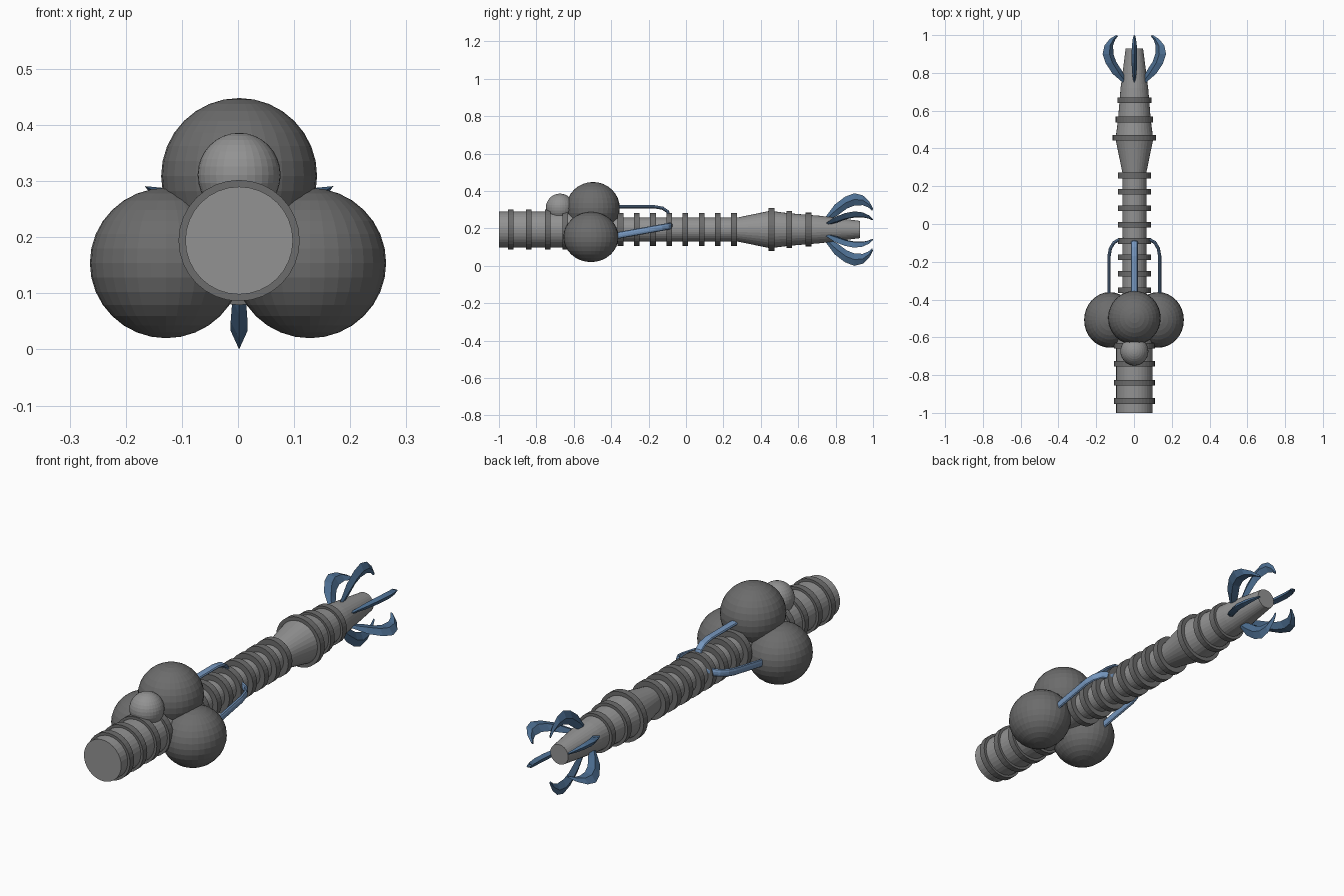
import bpy, bmesh, math
from mathutils import Vector, Matrix

if "Cube" in bpy.data.objects:
    bpy.data.objects.remove(bpy.data.objects["Cube"])

CX, CZ = 0.002, 0.194   # axis of the shaft


def material(name, rgb):
    m = bpy.data.materials.new(name)
    m.diffuse_color = (*rgb, 1)
    m.use_nodes = True
    m.node_tree.nodes["Principled BSDF"].inputs["Base Color"].default_value = m.diffuse_color
    return m


LIGHT = material("light grey", (0.29, 0.29, 0.29))
DARK = material("dark grey", (0.15, 0.15, 0.15))
NAVY = material("dark blue", (0.075, 0.16, 0.29))
SKY = material("light blue", (0.18, 0.31, 0.52))


def make_object(name, bm, mat):
    bmesh.ops.recalc_face_normals(bm, faces=bm.faces)
    me = bpy.data.meshes.new(name)
    bm.to_mesh(me)
    bm.free()
    me.materials.append(mat)
    ob = bpy.data.objects.new(name, me)
    bpy.context.collection.objects.link(ob)
    return ob


def loft(bm, sections):
    """Skin closed loops of points and cap both ends."""
    loops = [[bm.verts.new(p) for p in s] for s in sections]
    n = len(loops[0])
    for a, b in zip(loops, loops[1:]):
        for i in range(n):
            bm.faces.new((a[i], a[(i + 1) % n], b[(i + 1) % n], b[i]))
    bm.faces.new(loops[0])
    bm.faces.new(loops[-1][::-1])


def turned(name, profile, mat, sides=32):
    """Solid turned around the shaft axis from (y, radius) pairs."""
    bm = bmesh.new()
    loft(bm, [[(CX + r * math.cos(2 * math.pi * i / sides), y,
                CZ + r * math.sin(2 * math.pi * i / sides))
               for i in range(sides)] for y, r in profile])
    return make_object(name, bm, mat)


def ball(name, centre, radii, mat):
    bm = bmesh.new()
    bmesh.ops.create_uvsphere(bm, u_segments=32, v_segments=16, radius=1,
                              matrix=Matrix.Translation(centre) @ Matrix.Diagonal((*radii, 1)))
    return make_object(name, bm, mat)


def tube(name, path, wide, half_w, half_t, mat, sides=10):
    """Flattened tube along a path; wide is the direction of its broad side."""
    pts = [Vector(p) for p in path]
    wide = Vector(wide)
    bm, sections = bmesh.new(), []
    for i, p in enumerate(pts):
        t = (pts[min(i + 1, len(pts) - 1)] - pts[max(i - 1, 0)]).normalized()
        n = t.cross(wide).normalized()
        w = n.cross(t)
        sections.append([p + w * half_w * math.cos(2 * math.pi * k / sides)
                         + n * half_t * math.sin(2 * math.pi * k / sides)
                         for k in range(sides)])
    loft(bm, sections)
    return make_object(name, bm, mat)


# shaft with flared neck
turned("shaft", [(-1, 0.096), (-0.5, 0.096), (-0.49, 0.063), (0.27, 0.063),
                 (0.45, 0.1), (0.55, 0.087), (0.72, 0.073), (0.93, 0.046)], LIGHT)

# raised rings: (y, radius)
rings = [(y, 0.108) for y in (-0.937, -0.84, -0.74, -0.645)]
rings += [(-0.35 + 0.0867 * i, 0.088) for i in range(8)]
rings += [(0.457, 0.115), (0.553, 0.099), (0.655, 0.09)]
for i, (y, r) in enumerate(rings):
    turned(f"ring_{i + 1}", [(y - 0.015, r), (y + 0.015, r)], DARK)

# large balls clustered round the shaft, small ball in front
ball("top_ball", (CX, -0.497, 0.309), (0.139, 0.143, 0.139), DARK)
for side, label in ((-1, "left"), (1, "right")):
    ball(f"{label}_ball", (side * 0.128, -0.508, 0.154), (0.136, 0.147, 0.134), DARK)
ball("small_ball", (CX, -0.674, 0.311), (0.074, 0.075, 0.075), LIGHT)

# tubes from the balls into the shaft
tube("top_tube", [(CX, -0.45, 0.316), (CX, -0.17, 0.316), (CX, -0.125, 0.308),
                  (CX, -0.098, 0.29), (CX, -0.085, 0.25)], (1, 0, 0), 0.018, 0.009, SKY)
for side, label in ((-1, "left"), (1, "right")):
    run = [(0.134, -0.45), (0.134, -0.17), (0.127, -0.13), (0.108, -0.098), (0.085, -0.085), (0.05, -0.08)]
    tube(f"{label}_tube", [(CX + side * x, y, 0.228 + 0.18 * y) for x, y in run],
         (0, 0, 1), 0.018, 0.009, SKY)

# six curved claws: (y outer, r outer, y inner, r inner, half width)
blade = [(0.735, 0.052, 0.745, 0.04, 0.003), (0.795, 0.133, 0.81, 0.075, 0.012),
         (0.85, 0.175, 0.86, 0.112, 0.015), (0.9, 0.194, 0.9, 0.128, 0.015),
         (0.945, 0.183, 0.945, 0.13, 0.013), (0.98, 0.15, 0.975, 0.118, 0.009),
         (1.0, 0.112, 0.995, 0.1, 0.004)]
for k in range(6):
    a = math.radians(30 + 60 * k)
    out = Vector((math.cos(a), 0, math.sin(a)))
    across = Vector((-math.sin(a), 0, math.cos(a)))
    base = Vector((CX, 0, CZ))
    bm, sections = bmesh.new(), []
    for yo, ro, yi, ri, w in blade:
        outer = base + out * ro + Vector((0, yo, 0))
        inner = base + out * ri + Vector((0, yi, 0))
        mid = outer.lerp(inner, 0.5)
        sections.append([outer, mid + across * w, inner, mid - across * w])
    loft(bm, sections)
    make_object(f"claw_{k + 1}", bm, NAVY)
